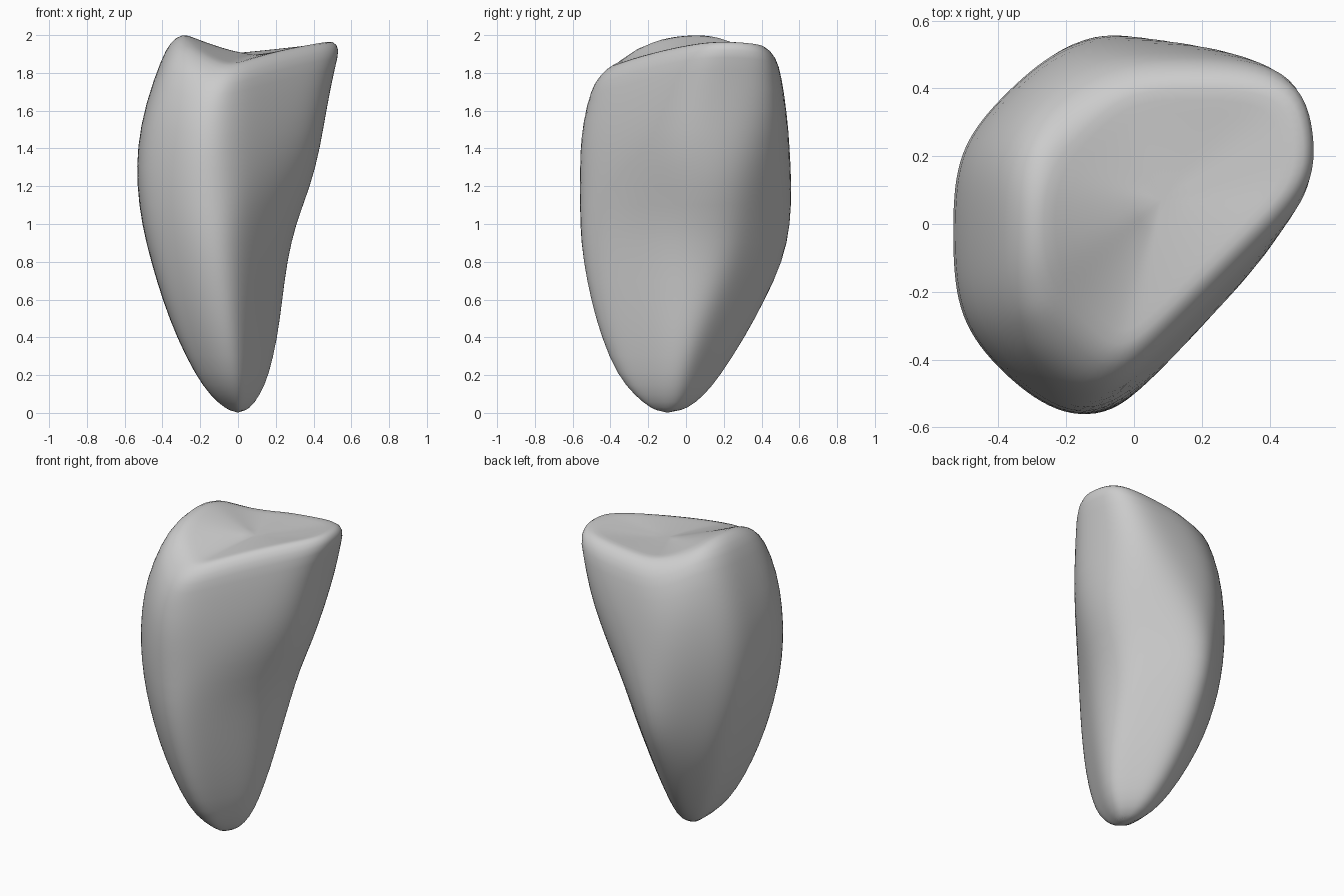
import bpy, bmesh, math
from mathutils import Vector

cube = bpy.data.objects.get("Cube")
if cube:
    bpy.data.objects.remove(cube, do_unlink=True)

SIDES = 64
POWER = 10          # crispness of the corners
ALLOWANCE = .005    # what the subdivision takes off again


def direction(degrees):
    return Vector((math.cos(math.radians(degrees)), math.sin(math.radians(degrees))))


DIRS = [direction(a) for a in (0, 45, 90, 135, 180, 225, 270, 315, 330)]
RAYS = [direction(360 * i / SIDES) for i in range(SIDES)]

# Height of each section, then its reach toward E, NE, N, NW, W, SW, S, SE, ESE
SECTIONS = [
    (.02, .055, 0, 0, .03, .06, .13, .18, .13, .1),
    (.09, .11, .06, .09, .12, .14, .23, .265, .2, .15),
    (.2, .16, .11, .18, .21, .22, .32, .36, .265, .19),
    (.4, .205, .19, .31, .33, .32, .41, .445, .32, .22),
    (.6, .23, .26, .42, .42, .395, .48, .5, .345, .24),
    (.8, .255, .33, .52, .48, .455, .53, .54, .355, .255),
    (1, .3, .39, .555, .515, .505, .565, .56, .355, .275),
    (1.2, .38, .46, .555, .535, .53, .58, .56, .355, .325),
    (1.4, .43, .53, .545, .535, .53, .575, .56, .355, .375),
    (1.6, .465, .59, .53, .51, .485, .55, .545, .345, .4),
    (1.8, .51, .62, .5, .44, .4, .48, .51, .325, .415),
    (1.88, .535, .63, .475, .385, .355, .41, .465, .31, .415),
]
RIM = (1.93, .5, .59, .42, .32, .29, .335, .4, .265, .37)


def outline(section):
    """Smooth outline, fitted until it touches the given side planes."""
    target = [t + ALLOWANCE for t in section[1:]]
    centre = Vector((target[0] - target[4], target[2] - target[6])) / 2
    reach = list(target)
    for step in range(6):
        points = []
        for ray in RAYS:
            total = sum((max(0, ray.dot(d)) / (h - centre.dot(d))) ** POWER
                        for d, h in zip(DIRS, reach))
            points.append(centre + ray * total ** (-1 / POWER))
        reach = [h + .6 * (t - max(p.dot(d) for p in points))
                 for h, t, d in zip(reach, target, DIRS)]
    return points


def crown_height(p):
    """Saddle shaped height of the top edge."""
    x = max(p.x, -.3)
    return 1.91 + .08 * p.y + .11 * x + 1.5 * min(x, 0) ** 2 - .2 * p.y ** 2


def lift(p, z):
    """Tilt the upper sections to follow the top edge."""
    t = min(max((z - 1.3) / .6, 0), 1)
    return (p.x, p.y, z + (crown_height(p) - 1.93) * t * t * (3 - 2 * t))


bm = bmesh.new()
rings = []
for s in SECTIONS + [RIM]:
    rings.append([bm.verts.new(lift(p, s[0])) for p in outline(s)])

# Slightly hollowed top surface
pit = Vector((.08, .07))
PIT_HEIGHT = 1.895
for scale in (.85, .6, .3):
    ring = []
    for p in outline(RIM):
        q = pit.lerp(p, scale)
        z = PIT_HEIGHT + (crown_height(p) - PIT_HEIGHT) * scale ** 1.4
        ring.append(bm.verts.new((q.x, q.y, z)))
    rings.append(ring)

# Skin and end fans
for low, high in zip(rings, rings[1:]):
    for i in range(SIDES):
        j = (i + 1) % SIDES
        bm.faces.new((low[i], low[j], high[j], high[i]))
tip = bm.verts.new((0, -.1, 0))
dip = bm.verts.new((pit.x, pit.y, PIT_HEIGHT))
for i in range(SIDES):
    j = (i + 1) % SIDES
    bm.faces.new((rings[0][j], rings[0][i], tip))
    bm.faces.new((rings[-1][i], rings[-1][j], dip))
bmesh.ops.recalc_face_normals(bm, faces=bm.faces)

mesh = bpy.data.meshes.new("tooth_body")
bm.to_mesh(mesh)
bm.free()
mesh.shade_smooth()
body = bpy.data.objects.new("tooth_body", mesh)
bpy.context.collection.objects.link(body)
subdivision = body.modifiers.new("smoothing", 'SUBSURF')
subdivision.levels = subdivision.render_levels = 1

# Plain grey surface
grey = bpy.data.materials.new("plain_grey")
grey.use_nodes = True
colour = (.6, .6, .6, 1)
grey.diffuse_color = colour
grey.node_tree.nodes["Principled BSDF"].inputs["Base Color"].default_value = colour
mesh.materials.append(grey)
